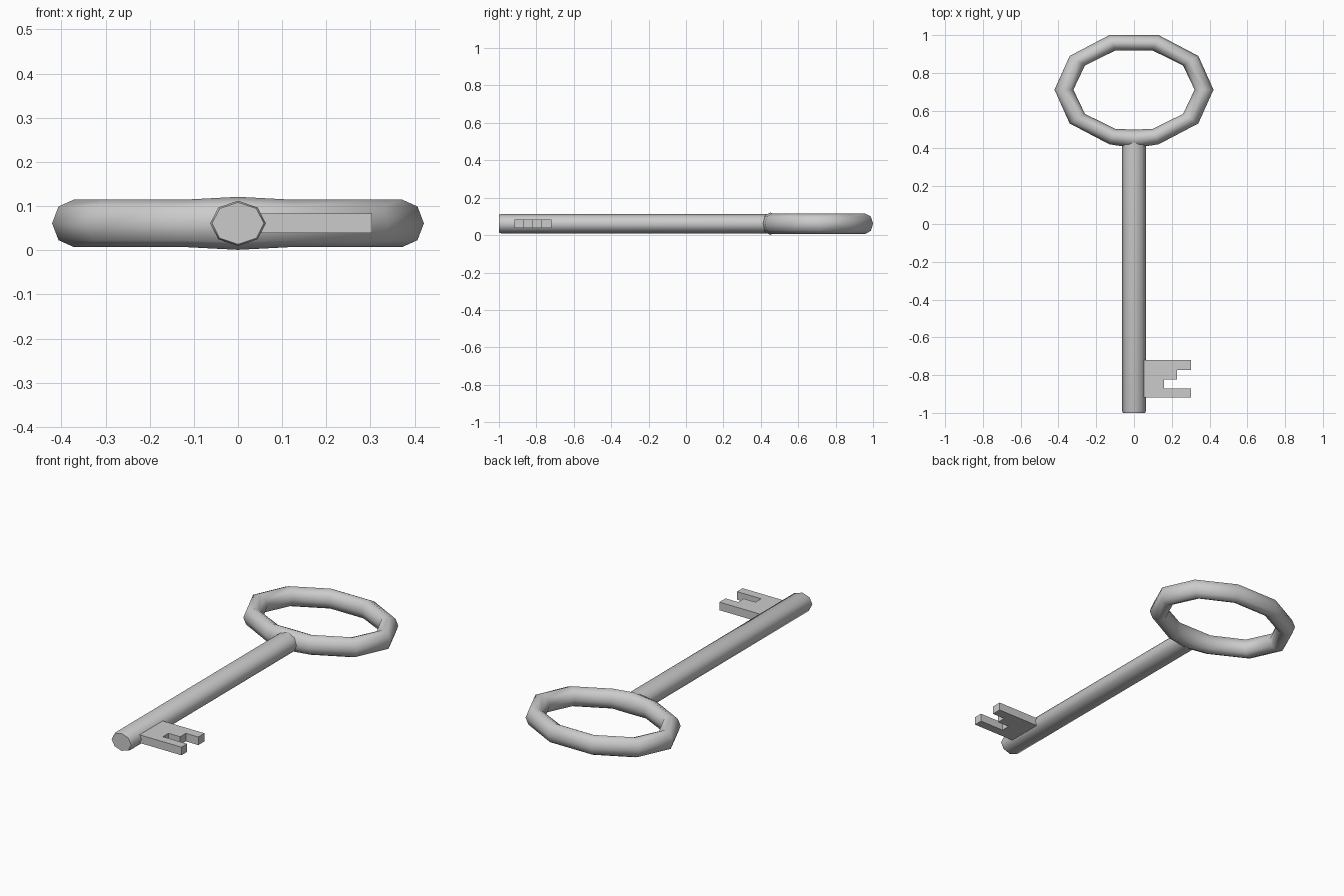
import bpy, bmesh, math
from math import sin, cos, pi, radians

if "Cube" in bpy.data.objects:
    bpy.data.objects.remove(bpy.data.objects["Cube"])

ZC = 0.061  # mid-height of the key


def finish(name, bm, angle=60):
    bmesh.ops.recalc_face_normals(bm, faces=bm.faces[:])
    me = bpy.data.meshes.new(name)
    bm.to_mesh(me)
    bm.free()
    ob = bpy.data.objects.new(name, me)
    bpy.context.collection.objects.link(ob)
    bpy.ops.object.select_all(action='DESELECT')
    ob.select_set(True)
    bpy.context.view_layer.objects.active = ob
    bpy.ops.object.shade_smooth_by_angle(angle=radians(angle))
    return ob


def loft(name, rings, closed):
    # skin consecutive rings of points, capping the ends when open
    bm = bmesh.new()
    loops = [[bm.verts.new(p) for p in r] for r in rings]
    n = len(loops[0])
    pairs = list(zip(loops, loops[1:])) + ([(loops[-1], loops[0])] if closed else [])
    for a, b in pairs:
        for i in range(n):
            j = (i + 1) % n
            bm.faces.new((a[i], a[j], b[j], b[i]))
    if not closed:
        bm.faces.new(loops[0])
        bm.faces.new(loops[-1])
    return finish(name, bm)


# Oval bow: ten-sided ring with an extra swollen section above the shaft
sections = []
for deg in sorted([36 * k for k in range(10)] + [270]):
    t = radians(deg)
    swell = deg == 270
    ring = []
    for i in range(8):
        u = i * pi / 4
        if swell:
            p = (0, 0.451 - 0.049 * cos(u), ZC + 0.06 * sin(u))
        else:
            p = ((0.371 + 0.05 * cos(u)) * cos(t),
                 0.711 + (0.261 + 0.043 * cos(u)) * sin(t),
                 ZC + 0.054 * sin(u))
        ring.append(p)
    sections.append(ring)
loft("bow", sections, True)

# Shaft: octagonal rod with a slightly eased tip
loft("shaft", [[(s * 0.063 * cos(i * pi / 4), y, ZC + s * 0.051 * sin(i * pi / 4))
                for i in range(8)]
               for y, s in ((-1, 0.93), (-0.99, 1), (0.45, 1))], False)

# Bit: flat notched plate extruded from its outline
outline = [(0.03, -0.72), (0.303, -0.72), (0.303, -0.773), (0.228, -0.773),
           (0.228, -0.822), (0.158, -0.822), (0.158, -0.87), (0.303, -0.87),
           (0.303, -0.918), (0.03, -0.918)]
bm = bmesh.new()
face = bm.faces.new([bm.verts.new((x, y, ZC - 0.022)) for x, y in outline])
ext = bmesh.ops.extrude_face_region(bm, geom=[face])
top = [v for v in ext["geom"] if isinstance(v, bmesh.types.BMVert)]
bmesh.ops.translate(bm, verts=top, vec=(0, 0, 0.044))
finish("bit", bm, 40)
